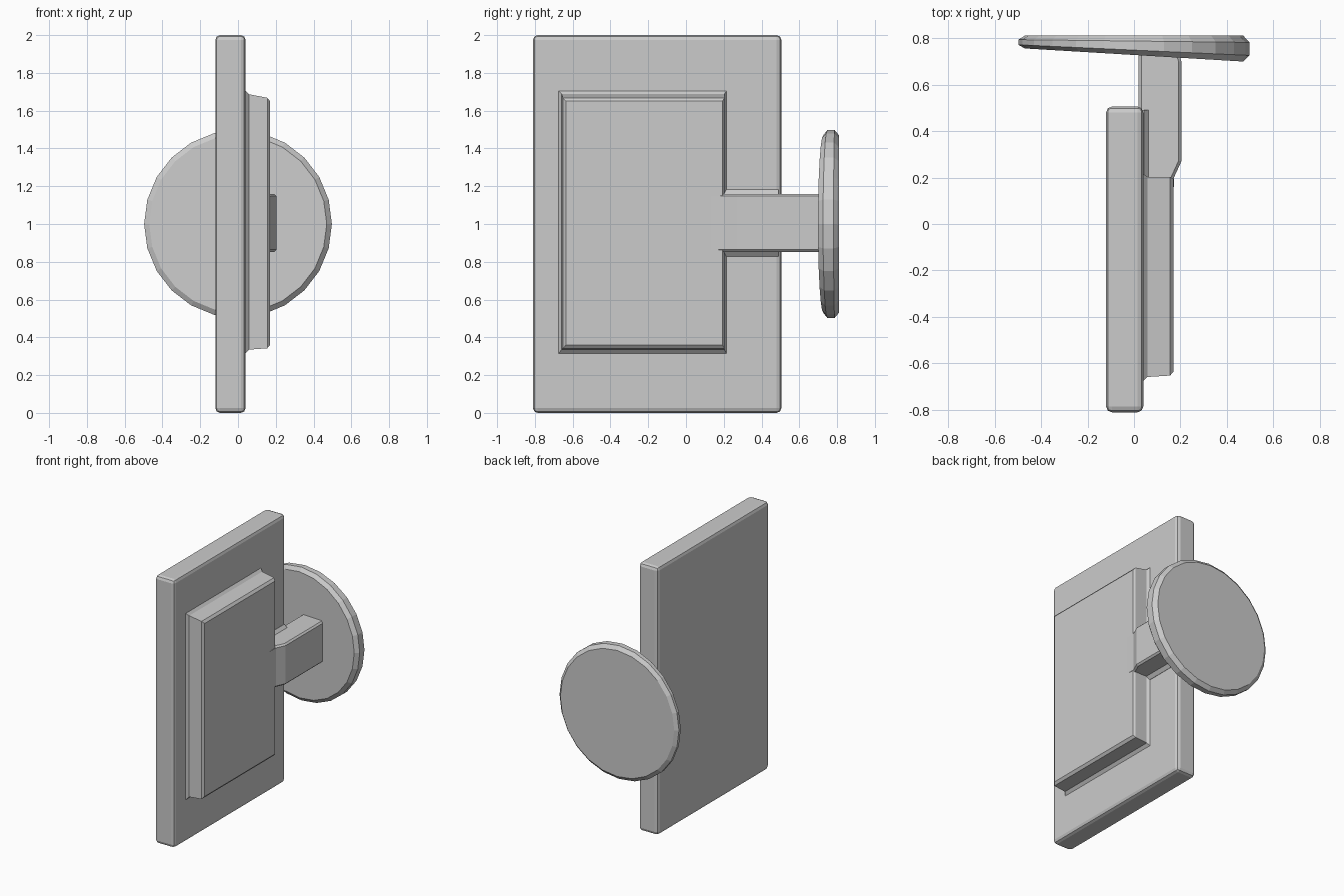
import bpy, bmesh, math

if "Cube" in bpy.data.objects:
    bpy.data.objects.remove(bpy.data.objects["Cube"])


def finish(name, bm):
    bmesh.ops.recalc_face_normals(bm, faces=bm.faces)
    mesh = bpy.data.meshes.new(name)
    bm.to_mesh(mesh)
    bm.free()
    ob = bpy.data.objects.new(name, mesh)
    bpy.context.collection.objects.link(ob)
    return ob


def loft(name, rings):
    """Closed solid skinned through equal-length rings of points."""
    bm = bmesh.new()
    loops = [[bm.verts.new(p) for p in ring] for ring in rings]
    n = len(loops[0])
    for a, b in zip(loops, loops[1:]):
        for i in range(n):
            j = (i + 1) % n
            bm.faces.new((a[i], a[j], b[j], b[i]))
    bm.faces.new(loops[0])
    bm.faces.new(loops[-1])
    return finish(name, bm)


def rect(x, y0, y1, z0, z1):
    return [(x, y0, z0), (x, y1, z0), (x, y1, z1), (x, y0, z1)]


def bevel(ob, width, segments=1):
    m = ob.modifiers.new("bevel", "BEVEL")
    m.width = width
    m.segments = segments
    m.limit_method = "ANGLE"
    m.angle_limit = math.radians(40)


# Tall slab with softened edges
slab = loft("slab", [rect(-0.12, -0.81, 0.505, 0, 2), rect(0.04, -0.81, 0.505, 0, 2)])
bevel(slab, 0.025, 2)

# Raised plate with a thin flared lip where it meets the slab
loft("raised_plate", [rect(0.0, -0.68, 0.215, 0.315, 1.705),
                      rect(0.04, -0.675, 0.215, 0.315, 1.705),
                      rect(0.058, -0.658, 0.203, 0.335, 1.687),
                      rect(0.155, -0.652, 0.203, 0.342, 1.668),
                      rect(0.17, -0.635, 0.193, 0.36, 1.65)])

# Arm: plan profile extruded upwards, stepping out past the plate
plan = [(0.02, 0.12), (0.17, 0.12), (0.172, 0.2), (0.204, 0.27), (0.204, 0.70),
        (0.19, 0.74), (0.02, 0.76)]
arm = loft("arm", [[(x, y, z) for x, y in plan] for z in (0.853, 1.16)])
bevel(arm, 0.012)

# Small fillet between arm and slab
loft("arm_fillet", [rect(0.02, 0.18, 0.49, 0.828, 1.182),
                    rect(0.042, 0.18, 0.49, 0.828, 1.182),
                    rect(0.062, 0.18, 0.49, 0.853, 1.16)])

# Wedge-shaped round disc: flat back, slanted front, chamfered rim
SIDES = 24


def disc_ring(radius, y, slant):
    ring = []
    for i in range(SIDES):
        a = 2 * math.pi * i / SIDES
        x = radius * math.cos(a)
        ring.append((x, y - slant * x, 1 + radius * math.sin(a)))
    return ring


loft("disc", [disc_ring(0.47, 0.81, 0), disc_ring(0.497, 0.787, 0.012),
              disc_ring(0.497, 0.748, 0.046), disc_ring(0.47, 0.727, 0.06)])
